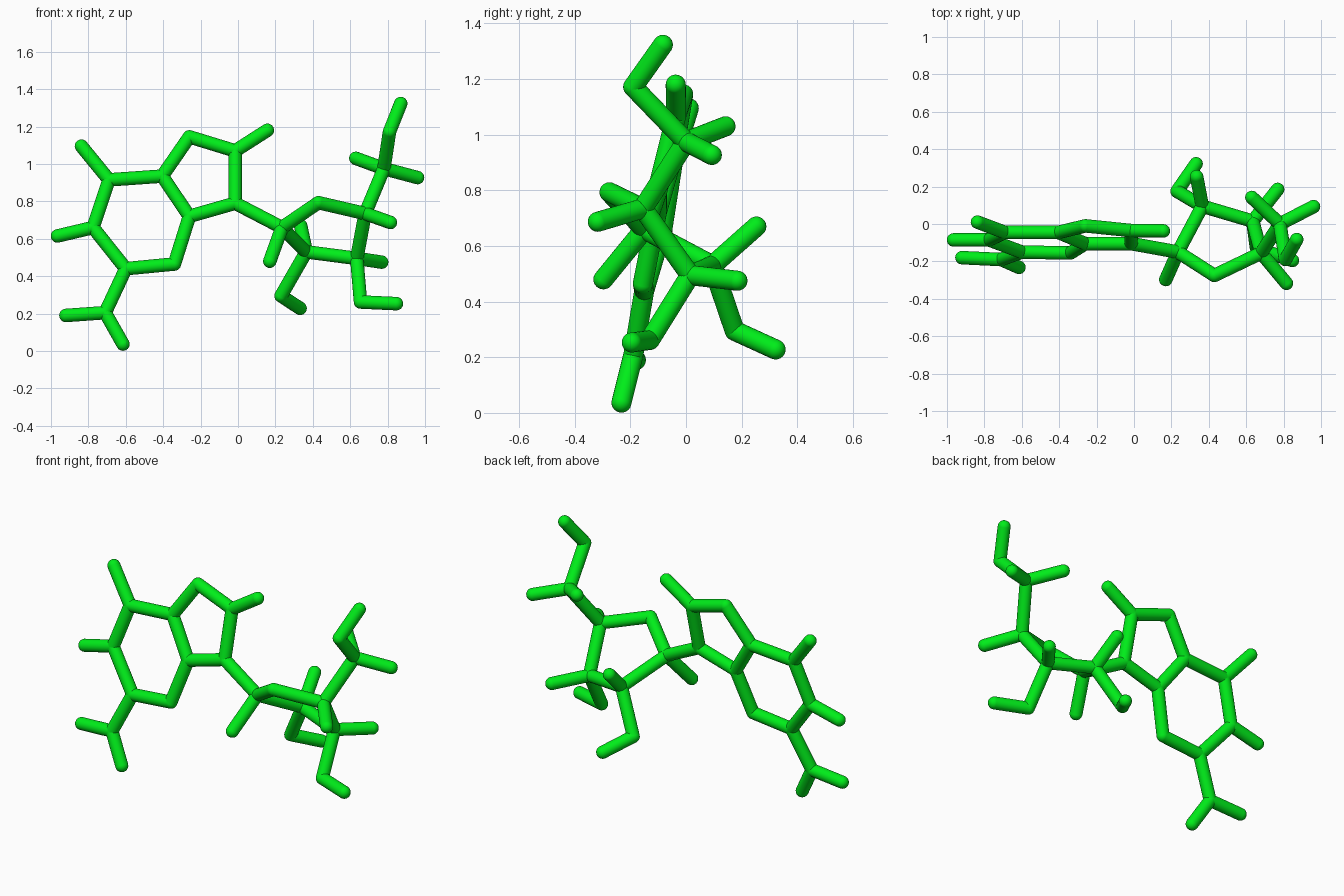
import bpy, bmesh
from mathutils import Vector, Matrix

if "Cube" in bpy.data.objects:
    bpy.data.objects.remove(bpy.data.objects["Cube"])

R = 0.036

green = bpy.data.materials.new("green")
green.diffuse_color = (0.0, 0.85, 0.01, 1)
green.use_nodes = True
green.node_tree.nodes["Principled BSDF"].inputs["Base Color"].default_value = green.diffuse_color

# joint positions of the flat double ring and its side branches
flat = {
    "c6": (-.69, -.045, .915), "c5": (-.405, -.045, .935), "n7": (-.26, -.01, 1.145),
    "c8": (-.015, -.035, 1.07), "n9": (-.015, -.105, .79), "c4": (-.26, -.105, .72),
    "n3": (-.34, -.155, .465), "c2": (-.6, -.15, .44), "n1": (-.775, -.085, .66),
    "o6": (-.837, .01, 1.095), "h1": (-.965, -.085, .615), "h8": (.157, -.037, 1.18),
    "n2": (-.71, -.19, .205), "h2a": (-.92, -.18, .19), "h2b": (-.615, -.232, .037),
}
flat_paths = ["c6 c5 n7 c8 n9 c4 n3 c2 n1 c6", "c5 c4", "c6 o6", "n1 h1",
              "c8 h8", "c2 n2 h2a", "n2 h2b"]

# joint positions of the puckered five-sided ring and its side branches
pucker = {
    "n9": flat["n9"],
    "c1": (.235, -.15, .66), "o4": (.43, -.275, .793), "c4": (.68, -.155, .735),
    "c3": (.635, .015, .495), "c2": (.365, .095, .53), "h1": (.17, -.297, .48),
    "h4": (.815, -.317, .687), "h3": (.768, .185, .475), "o3": (.655, -.13, .262),
    "ho3": (.847, -.195, .253), "h2": (.335, .253, .67), "o2": (.23, .175, .295),
    "ho2": (.332, .322, .228), "c5": (.78, .0, .975), "h5a": (.63, .142, 1.03),
    "h5b": (.96, .093, .927), "o5": (.81, -.19, 1.172), "ho5": (.87, -.083, 1.323),
}
pucker_paths = ["c1 o4 c4 c3 c2 c1", "n9 c1 h1", "c4 h4", "c3 h3", "c3 o3 ho3",
                "c2 h2", "c2 o2 ho2", "c4 c5 h5a", "c5 h5b", "c5 o5 ho5"]


def stick_frame(name, joints, paths):
    """Round rods along every path, with a ball at each joint."""
    bm = bmesh.new()
    for path in paths:
        keys = path.split()
        for ka, kb in zip(keys, keys[1:]):
            a, b = Vector(joints[ka]), Vector(joints[kb])
            d = b - a
            m = Matrix.Translation((a + b) / 2) @ d.to_track_quat('Z', 'Y').to_matrix().to_4x4()
            bmesh.ops.create_cone(bm, cap_ends=False, segments=24, radius1=R,
                                  radius2=R, depth=d.length, matrix=m)
    for p in joints.values():
        bmesh.ops.create_uvsphere(bm, u_segments=24, v_segments=12, radius=R,
                                  matrix=Matrix.Translation(p))
    for f in bm.faces:
        f.smooth = True
    me = bpy.data.meshes.new(name)
    bm.to_mesh(me)
    bm.free()
    me.materials.append(green)
    ob = bpy.data.objects.new(name, me)
    bpy.context.collection.objects.link(ob)


stick_frame("flat_double_ring", flat, flat_paths)
stick_frame("puckered_ring", pucker, pucker_paths)
